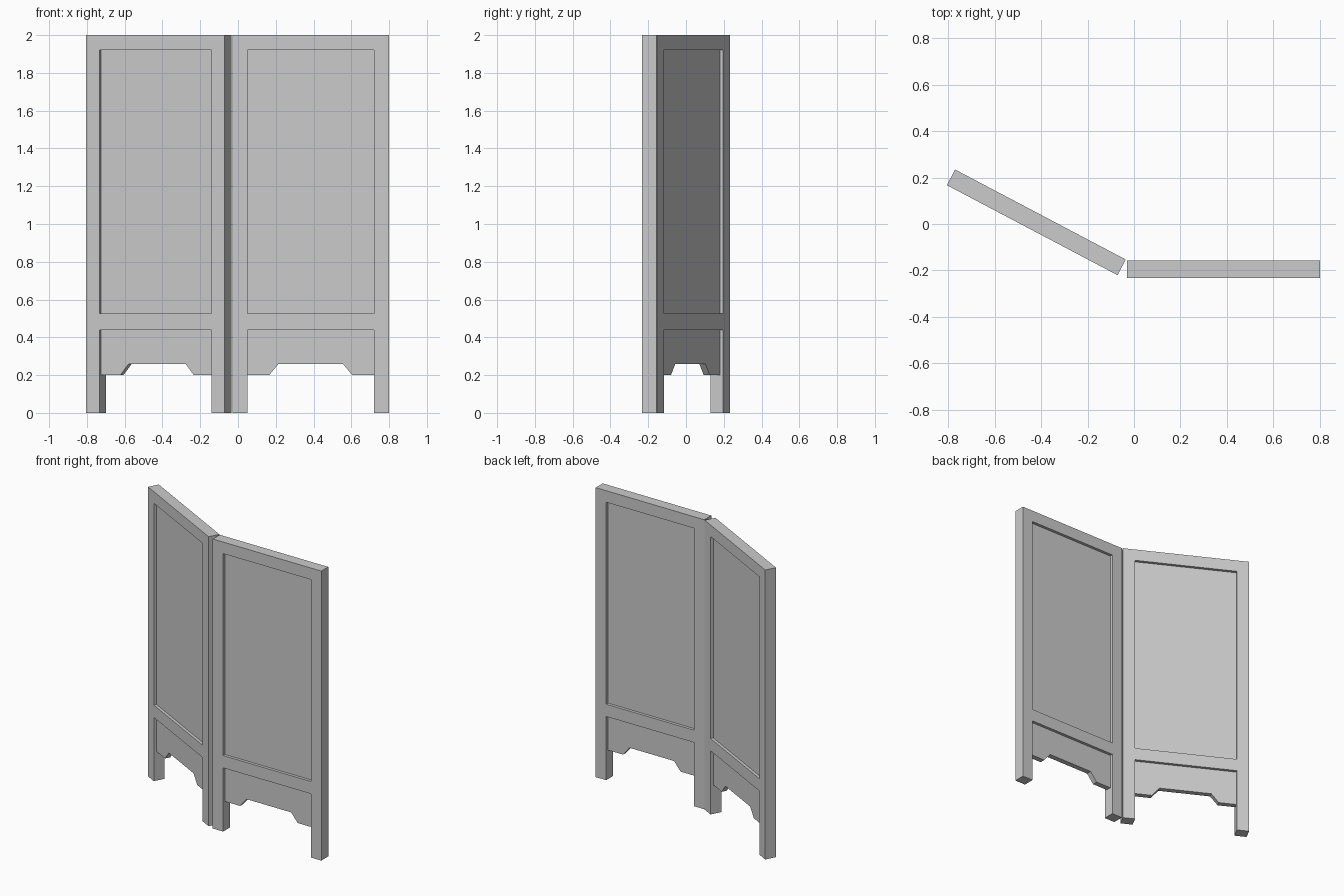
import bpy, bmesh, math
from mathutils import Matrix

if "Cube" in bpy.data.objects:
    bpy.data.objects.remove(bpy.data.objects["Cube"])

W, T, POST, RECESS = 0.83, 0.076, 0.08, 0.02

grey = bpy.data.materials.new("light_grey")
grey.diffuse_color = (0.6, 0.6, 0.6, 1)
grey.use_nodes = True
grey.node_tree.nodes["Principled BSDF"].inputs["Base Color"].default_value = grey.diffuse_color


def slab(name, polys, y0, y1, place):
    """Extrude flat x/z polygons from y0 to y1 into one solid."""
    bm = bmesh.new()
    shared = {}
    for poly in polys:
        vs = []
        for p in poly:
            if p not in shared:
                shared[p] = bm.verts.new((p[0], y0, p[1]))
            vs.append(shared[p])
        bm.faces.new(vs)
    front = bm.faces[:]
    ext = bmesh.ops.extrude_face_region(bm, geom=front, use_keep_orig=True)
    moved = [g for g in ext["geom"] if isinstance(g, bmesh.types.BMVert)]
    bmesh.ops.translate(bm, verts=moved, vec=(0, y1 - y0, 0))
    bmesh.ops.recalc_face_normals(bm, faces=bm.faces[:])
    mesh = bpy.data.meshes.new(name)
    bm.to_mesh(mesh)
    bm.free()
    mesh.materials.append(grey)
    ob = bpy.data.objects.new(name, mesh)
    ob.matrix_world = place
    bpy.context.collection.objects.link(ob)


def rect(x0, x1, z0, z1):
    return [(x0, z0), (x1, z0), (x1, z1), (x0, z1)]


def screen_leaf(side, x, y, angle):
    place = Matrix.Translation((x, y, 0)) @ Matrix.Rotation(angle, 4, 'Z')
    # frame: two posts with legs, middle rail and top rail in one piece
    xs = [0, POST, W - POST, W]
    zs = [0, 0.44, 0.525, 1.92, 2.0]
    cells = [rect(xs[i], xs[i + 1], zs[j], zs[j + 1])
             for i in range(3) for j in range(4)
             if not (i == 1 and j in (0, 2))]
    slab(side + "_frame", cells, 0, T, place)
    # recessed main panel
    slab(side + "_panel", [rect(POST, W - POST, 0.525, 1.92)],
         RECESS, T - RECESS, place)
    # recessed apron with a raised lower edge
    half = [(POST, 0.44), (POST, 0.2), (0.195, 0.2), (0.245, 0.26)]
    apron = half + [(W - px, pz) for px, pz in reversed(half)]
    slab(side + "_apron", [apron], RECESS, T - RECESS, place)


screen_leaf("right", -0.03, -0.233, 0)
screen_leaf("left", -0.805, 0.167, math.radians(-27.8))
